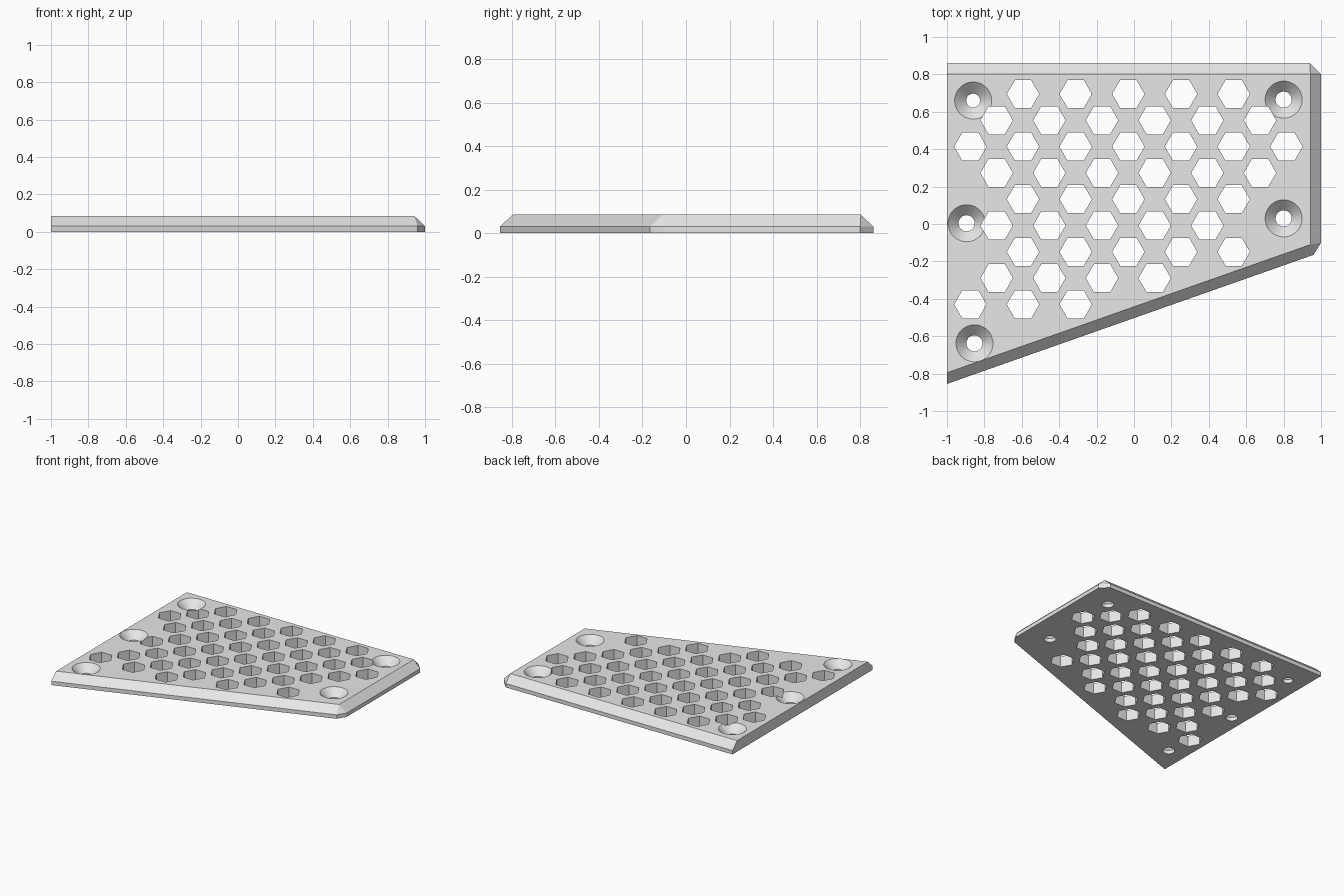
import bpy, bmesh, math

if "Cube" in bpy.data.objects:
    bpy.data.objects.remove(bpy.data.objects["Cube"])

TOP, RIM = 0.085, 0.03

grey = bpy.data.materials.new("light grey")
grey.diffuse_color = (0.8, 0.8, 0.8, 1)
grey.use_nodes = True
grey.node_tree.nodes["Principled BSDF"].inputs["Base Color"].default_value = grey.diffuse_color


def make_object(name, bm):
    bmesh.ops.recalc_face_normals(bm, faces=bm.faces[:])
    mesh = bpy.data.meshes.new(name)
    bm.to_mesh(mesh)
    bm.free()
    ob = bpy.data.objects.new(name, mesh)
    mesh.materials.append(grey)
    bpy.context.collection.objects.link(ob)
    return ob


def turned(bm, x, y, profile, sides):
    """Closed solid of stacked rings (radius, height) around a point."""
    rings = [[bm.verts.new((x + r * math.cos(2 * math.pi * i / sides),
                            y + r * math.sin(2 * math.pi * i / sides), z))
              for i in range(sides)] for r, z in profile]
    for a, b in zip(rings, rings[1:]):
        for i in range(sides):
            j = (i + 1) % sides
            bm.faces.new((a[i], a[j], b[j], b[i]))
    bm.faces.new(rings[0][::-1])
    bm.faces.new(rings[-1])


# Plate: straight rim, then sloped edges on three sides with clipped corners
base = [(-1, -0.855), (0.96, -0.165), (1, -0.10), (1, 0.80), (0.94, 0.86), (-1, 0.86)]
crown = [(-1, -0.795), (0.943, -0.11), (0.943, 0.803), (-1, 0.803)]
bm = bmesh.new()
low = [bm.verts.new((x, y, 0)) for x, y in base]
mid = [bm.verts.new((x, y, RIM)) for x, y in base]
top = [bm.verts.new((x, y, TOP)) for x, y in crown]
bm.faces.new(low[::-1])
bm.faces.new(top)
for i in range(6):
    j = (i + 1) % 6
    bm.faces.new((low[i], low[j], mid[j], mid[i]))
over = [0, 1, 1, 2, 2, 3]          # crown vertex above each rim vertex
for i in range(6):
    j = (i + 1) % 6
    ring = [mid[i], mid[j], top[over[j]]]
    if over[i] != over[j]:
        ring.append(top[over[i]])
    bm.faces.new(ring)
plate = make_object("vent_plate", bm)

# Honeycomb openings: first and last half-column of each row
rows = [(2, 10), (1, 11), (0, 12), (1, 11), (2, 10), (1, 9), (2, 10), (1, 7), (0, 4)]
bm = bmesh.new()
for i, (first, last) in enumerate(rows):
    for k in range(first, last + 1, 2):
        turned(bm, -0.875 + 0.1408 * k, 0.695 - 0.1406 * i,
               [(0.0865, -0.1), (0.0865, 0.2)], 6)
hex_cutter = make_object("honeycomb_cutter", bm)

# Countersunk screw holes
holes = [(-0.86, 0.66, 0.037), (0.80, 0.665, 0.043), (-0.895, 0.004, 0.043),
         (0.80, 0.03, 0.043), (-0.853, -0.638, 0.043)]
bm = bmesh.new()
for x, y, r in holes:
    turned(bm, x, y, [(r, -0.1), (r, 0.028), (0.099, TOP), (0.114, TOP + 0.015)], 48)
screw_cutter = make_object("screw_cutter", bm)

for cutter in (hex_cutter, screw_cutter):
    cutter.hide_render = True
    mod = plate.modifiers.new(cutter.name, 'BOOLEAN')
    mod.operation = 'DIFFERENCE'
    mod.solver = 'EXACT'
    mod.object = cutter

# Apply the cuts and remove the helpers
bpy.context.view_layer.objects.active = plate
plate.select_set(True)
for mod in list(plate.modifiers):
    bpy.ops.object.modifier_apply(modifier=mod.name)
for cutter in (hex_cutter, screw_cutter):
    bpy.data.objects.remove(cutter)
bpy.ops.object.select_all(action='DESELECT')
plate.select_set(True)
bpy.ops.object.shade_smooth_by_angle(angle=math.radians(20))
